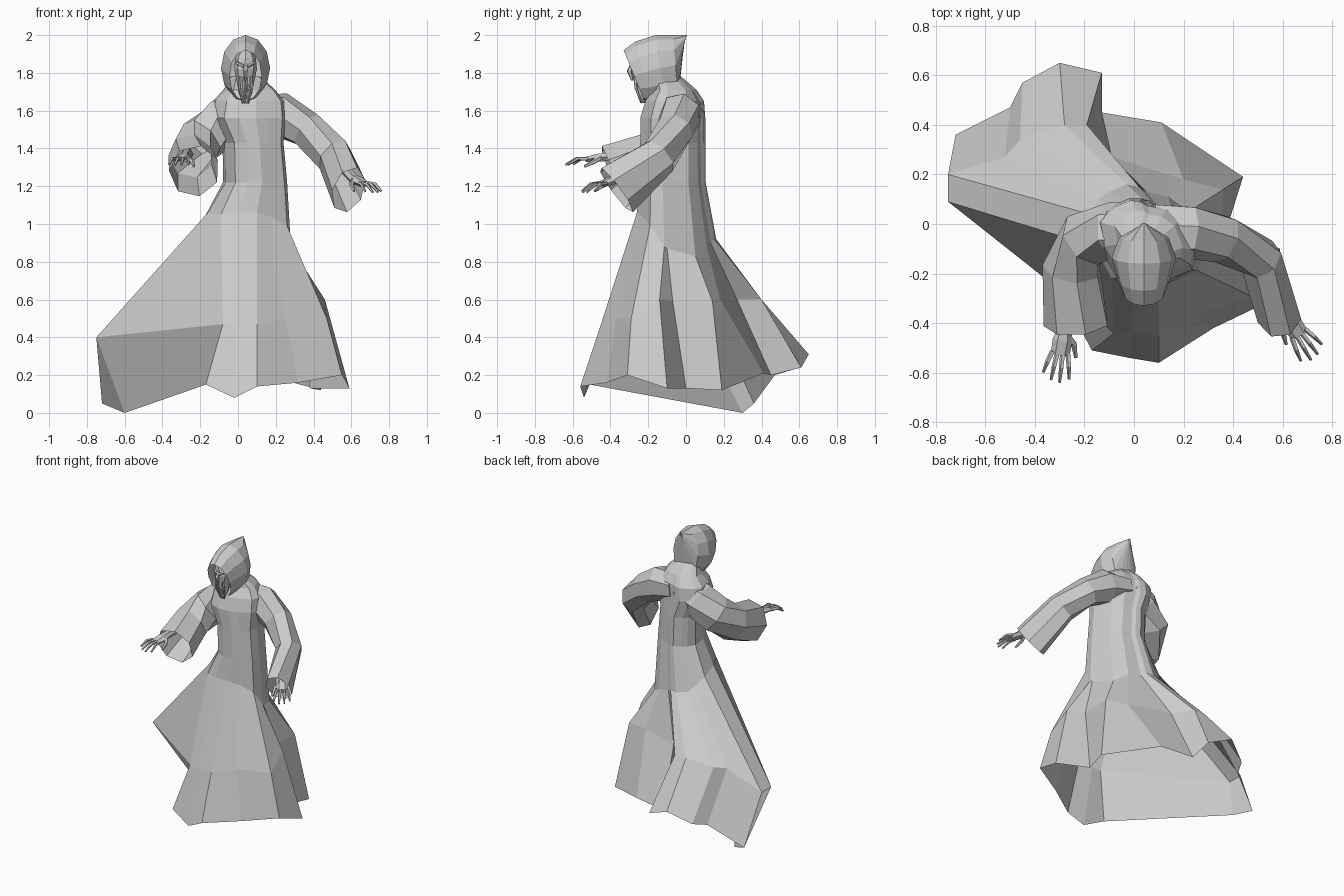
import bpy, bmesh, math
from mathutils import Vector

cube = bpy.data.objects.get("Cube")
if cube:
    bpy.data.objects.remove(cube, do_unlink=True)

grey = bpy.data.materials.new("cloth_grey")
grey.use_nodes = True
colour = (0.6, 0.6, 0.6, 1)
grey.diffuse_color = colour
grey.node_tree.nodes["Principled BSDF"].inputs["Base Color"].default_value = colour
UP = Vector((0, 0, 1))


def oval(centre, side, up, count):
    """Ring of points spanned by two half-axis vectors."""
    turns = [math.tau * i / count for i in range(count)]
    return [centre + side * math.cos(t) + up * math.sin(t) for t in turns]


def loft(bm, rings, start=False, end=False):
    """Skin a list of equal rings, optionally closing the ends."""
    loops = [[bm.verts.new(p) for p in ring] for ring in rings]
    count = len(loops[0])
    for low, high in zip(loops, loops[1:]):
        for i in range(count):
            j = (i + 1) % count
            bm.faces.new((low[i], low[j], high[j], high[i]))
    if start:
        bm.faces.new(loops[0][::-1])
    if end:
        bm.faces.new(loops[-1])


def tube(bm, sections, count=6, start=True, end=True):
    """Sweep ovals along a path; each section is x, y, z, half width, half height."""
    path = [Vector(s[:3]) for s in sections]
    rings = []
    for i, s in enumerate(sections):
        along = (path[min(i + 1, len(path) - 1)] - path[max(i - 1, 0)]).normalized()
        helper = UP if abs(along.z) < 0.9 else Vector((0, -1, 0))
        side = along.cross(helper).normalized()
        rings.append(oval(path[i], side * s[3], side.cross(along) * s[4], count))
    loft(bm, rings, start, end)


def finish(bm, name):
    bmesh.ops.recalc_face_normals(bm, faces=bm.faces)
    mesh = bpy.data.meshes.new(name)
    bm.to_mesh(mesh)
    bm.free()
    mesh.materials.append(grey)
    obj = bpy.data.objects.new(name, mesh)
    bpy.context.collection.objects.link(obj)
    return obj


# Robe: pleated skirt rings, counter-clockwise from the front right
hem = [(-.17, -.51, .15), (-.02, -.54, .08), (.1, -.56, .14), (.32, -.42, .16),
       (.55, -.31, .2), (.59, -.1, .13), (.38, 0, .13), (.44, .19, .12),
       (.11, .41, .21), (-.13, .45, .2), (-.13, .61, .24), (-.3, .65, .31),
       (-.45, .57, .23), (-.5, .47, .2), (-.72, .36, .05), (-.6, .3, 0)]
knee = [(-.08, -.44, .47), (-.01, -.44, .47), (.1, -.45, .47), (.25, -.37, .5),
        (.47, -.29, .5), (.46, -.14, .6), (.36, -.07, .59), (.36, .14, .59),
        (.2, .18, .6), (-.09, .27, .6), (-.19, .4, .6), (-.28, .4, .6),
        (-.46, .34, .56), (-.52, .27, .54), (-.75, .2, .4), (-.75, .09, .4)]
hip = [(-.09, -.22, 1.05), (0, -.26, 1.06), (.1, -.26, 1.06), (.17, -.23, 1.04),
       (.26, -.19, .99), (.28, -.115, .88), (.275, -.1, .87), (.22, .05, .83),
       (.14, .11, .88), (.05, .13, .9), (.02, .15, .92), (-.03, .16, .92),
       (-.1, .13, .93), (-.14, .1, .97), (-.18, .04, 1.03), (-.16, -.09, 1.06)]

# Torso: the hip outline shrunk towards the collar (height, centre x, y, scale x, y)
torso = [(1.22, .09, -.07, .74, .83), (1.43, .08, -.07, .7, .82),
         (1.56, .05, -.07, .88, .82), (1.65, .055, -.06, .82, .74),
         (1.71, .06, -.06, .6, .55), (1.78, .04, -.1, .34, .36)]
rings = [hem, knee, hip]
for z, cx, cy, sx, sy in torso:
    rings.append([(cx + (x - .05) * sx, cy + (y + .05) * sy, z) for x, y, _ in hip])
robe = bmesh.new()
loft(robe, rings, end=True)
finish(robe, "robe")

# Sleeves with wide drooping cuffs
sleeves = {
    "left_sleeve": [(.08, -.03, 1.6, .12, .09), (.22, -.03, 1.58, .11, .12),
                    (.36, -.06, 1.5, .1, .1), (.51, -.14, 1.36, .09, .11),
                    (.585, -.37, 1.18, .09, .15)],
    "right_sleeve": [(.04, -.03, 1.6, .12, .1), (-.08, -.03, 1.54, .12, .13),
                     (-.19, -.06, 1.45, .12, .13), (-.25, -.18, 1.36, .12, .13),
                     (-.23, -.4, 1.28, .135, .145)]}
for name, sections in sleeves.items():
    bm = bmesh.new()
    tube(bm, sections, 7, end=False)
    finish(bm, name)


def hand(name, elbow, wrist, forward, thumb_sign):
    """Forearm, palm, four spread fingers and a thumb."""
    bm = bmesh.new()
    wrist, forward = Vector(wrist), Vector(forward).normalized()
    inner = forward.cross(UP).normalized() * thumb_sign

    def at(f, s, drop, w, h):
        return (*(wrist + forward * f + inner * s - UP * drop), w, h)

    tube(bm, [(*elbow, .035, .035), at(0, 0, 0, .027, .025),
              at(.05, 0, 0, .04, .024), at(.11, 0, .003, .038, .016)])
    for i, length in enumerate((.1, .12, .115, .09)):
        s = .031 - .021 * i
        tube(bm, [at(.1, s, 0, .011, .011),
                  at(.1 + length / 2, s * 1.4, -.006, .01, .01),
                  at(.1 + length, s * 1.7, .02, .006, .006)], 5)
    tube(bm, [at(.03, .02, 0, .015, .015), at(.06, .05, .02, .013, .013),
              at(.11, .065, .04, .007, .007)], 5)
    finish(bm, name)


hand("left_hand", (.52, -.16, 1.35), (.61, -.36, 1.24), (.45, -.68, -.2), 1)
hand("right_hand", (-.27, -.16, 1.37), (-.28, -.42, 1.355), (-.17, -1, -.1), -1)

# Hood: rings from the open rim to the pointed back (width, top y, z, bottom y, z)
hood = bmesh.new()
rings = []
for w, ty, tz, by, bz in ((.085, -.33, 1.92, -.22, 1.65), (.105, -.27, 1.965, -.18, 1.64),
                          (.13, -.16, 2, -.11, 1.65), (.1, -.07, 2, -.04, 1.68),
                          (.01, .005, 2, -.01, 1.96)):
    top, bottom = Vector((.04, ty, tz)), Vector((.04, by, bz))
    rings.append(oval((top + bottom) / 2, Vector((w, 0, 0)), (top - bottom) / 2, 12))
loft(hood, rings, end=True)
finish(hood, "hood")

# Face: gaunt head, brows, nose and hanging whiskers
face = bmesh.new()
rings = []
for z, y, rx, ry in ((1.64, -.23, .012, .012), (1.69, -.225, .035, .035),
                     (1.75, -.22, .045, .055), (1.82, -.22, .06, .07),
                     (1.88, -.21, .055, .07), (1.92, -.2, .03, .04)):
    rings.append(oval(Vector((.04, y, z)), Vector((rx, 0, 0)), Vector((0, ry, 0)), 8))
loft(face, rings, True, True)
tube(face, [(.04, -.28, 1.86, .008, .008), (.04, -.3, 1.81, .013, .014),
            (.04, -.285, 1.76, .006, .006)], 5)
for side in (-1, 1):
    tube(face, [(.04 + side * .01, -.29, 1.835, .008, .01),
                (.04 + side * .05, -.265, 1.855, .006, .008)], 5)
    for spread in (.012, .03):
        tube(face, [(.04 + side * spread, -.27, 1.78, .008, .008),
                    (.04 + side * spread * 1.1, -.265, 1.72, .008, .008),
                    (.04 + side * spread * .5, -.235, 1.64, .004, .004)], 5)
finish(face, "face")
